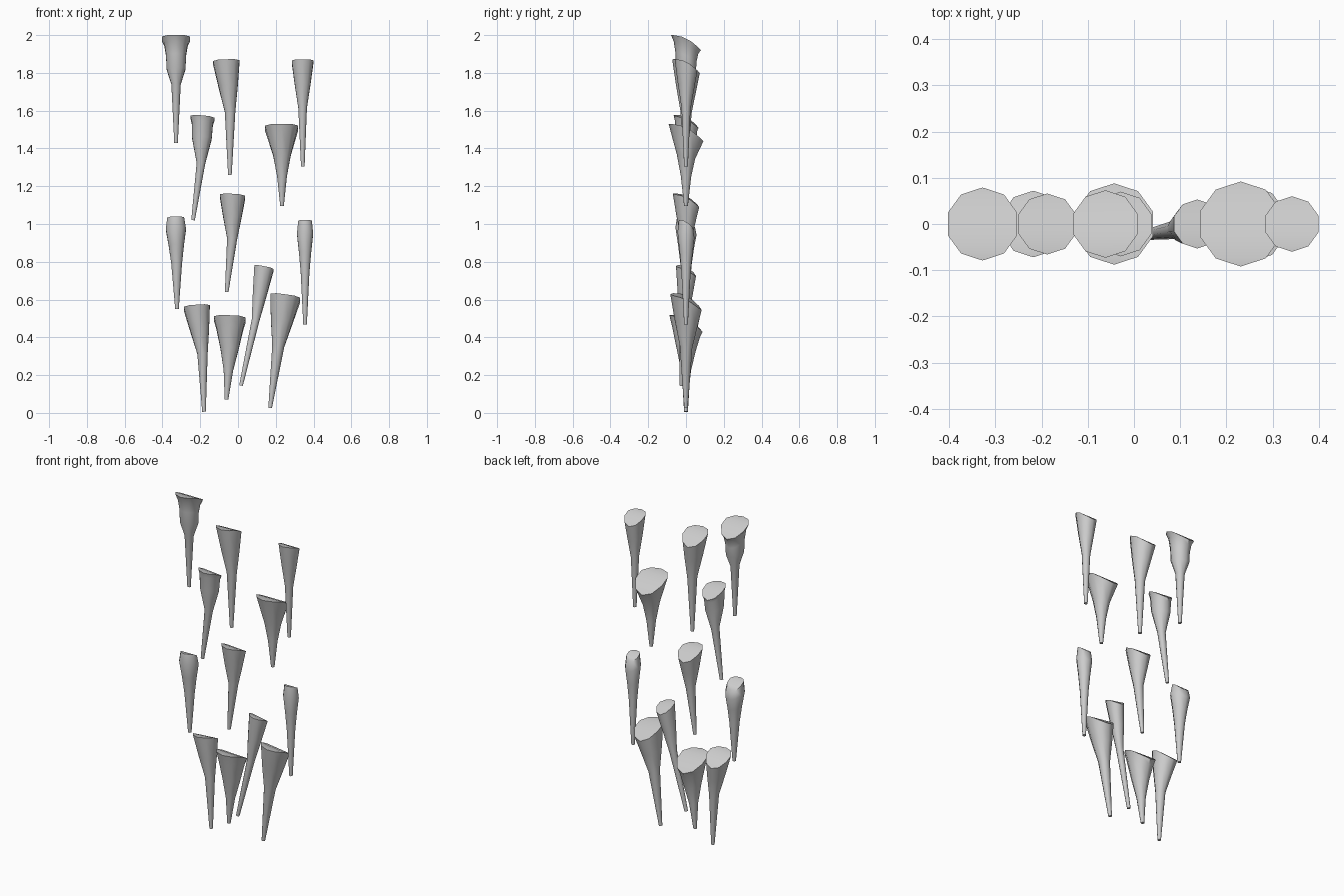
import bpy, bmesh, math

cube = bpy.data.objects.get("Cube")
if cube:
    bpy.data.objects.remove(cube)

grey = bpy.data.materials.new("plain grey")
grey.use_nodes = True
color = (0.6, 0.6, 0.6, 1)
grey.diffuse_color = color
grey.node_tree.nodes["Principled BSDF"].inputs["Base Color"].default_value = color

SIDES = 10
TIP_RADIUS = 0.01
NECK = 0.45

# Fraction of the length from the rim down, and fraction of the rim radius
FLARED = [(0, 1), (.06, .82), (.17, .7), (.3, .67), (.45, .33)]
FUNNEL = [(0, 1), (.22, .73), (.45, .4)]
SHOULDER = [(0, 1), (.05, .89), (.2, .83), (.45, .36)]
BULB = [(0, .84), (.12, 1), (.3, .76), (.5, .54)]
CONE = [(0, 1), (.37, .53), (.63, .3)]
WIDE = [(0, 1), (.12, .85), (.38, .58), (.65, .3)]


def center_x(t, top, neck, tip):
    if t < NECK:
        return top + (neck - top) * t / NECK
    return neck + (tip - neck) * (t - NECK) / (1 - NECK)


def horn(name, profile, radius, top, neck, tip, z_top, z_tip, y_tip=0):
    """A tapering horn whose rim falls away towards the back."""
    bm = bmesh.new()
    length = z_top - z_tip
    lean = (top - tip) / length
    rings = []
    for t, f in profile + [(1, TIP_RADIUS / radius)]:
        r = radius * f
        cx = center_x(t, top, neck, tip)
        ring = []
        for i in range(SIDES):
            a = math.pi / 2 + math.tau * i / SIDES
            dx, dy = r * math.cos(a), r * math.sin(a)
            drop = radius * ((1 + math.sin(a)) / 2) ** 2.2 * (1 - t) ** 3
            z = z_top - length * t - drop - lean * dx
            ring.append(bm.verts.new((cx + dx, y_tip * t + dy, z)))
        rings.append(ring)
    for a, b in zip(rings, rings[1:]):
        for i in range(SIDES):
            j = (i + 1) % SIDES
            bm.faces.new((a[i], b[i], b[j], a[j]))
    # Curved cap in strips from back to front, and a flat tip
    rim = rings[0]
    for i in range(SIDES // 2):
        strip = [rim[i], rim[i + 1], rim[-i - 1], rim[-i % SIDES]]
        bm.faces.new(list(dict.fromkeys(strip)))
    bm.faces.new(rings[-1])
    bmesh.ops.recalc_face_normals(bm, faces=bm.faces)
    mesh = bpy.data.meshes.new(name)
    bm.to_mesh(mesh)
    bm.free()
    mesh.materials.append(grey)
    obj = bpy.data.objects.new(name, mesh)
    bpy.context.collection.objects.link(obj)
    obj.select_set(True)
    bpy.context.view_layer.objects.active = obj


bpy.ops.object.select_all(action='DESELECT')

# Top row
horn("top_right_horn", FLARED, .079, -.328, -.328, -.328, 2, 1.43)
horn("top_middle_horn", FUNNEL, .073, -.062, -.042, -.043, 1.872, 1.26)
horn("top_left_horn", FUNNEL, .06, .342, .342, .343, 1.872, 1.305)
# Second row
horn("upper_right_horn", SHOULDER, .066, -.188, -.196, -.238, 1.575, 1.02)
horn("upper_left_horn", CONE, .092, .231, .233, .233, 1.53, 1.095)
# Third row
horn("center_horn", FUNNEL, .07, -.029, -.031, -.06, 1.16, .64)
horn("middle_right_horn", BULB, .056, -.33, -.325, -.323, 1.04, .55)
horn("middle_left_horn", BULB, .045, .355, .355, .355, 1.022, .468)
# Bottom row
horn("leaning_horn", FUNNEL, .053, .137, .093, .016, .777, .145, -.025)
horn("bottom_right_horn", FUNNEL, .072, -.218, -.188, -.18, .573, .006)
horn("bottom_middle_horn", WIDE, .088, -.043, -.045, -.061, .517, .07)
horn("bottom_left_horn", FUNNEL, .083, .25, .213, .17, .628, .026)

bpy.ops.object.shade_smooth_by_angle(angle=math.radians(45))
